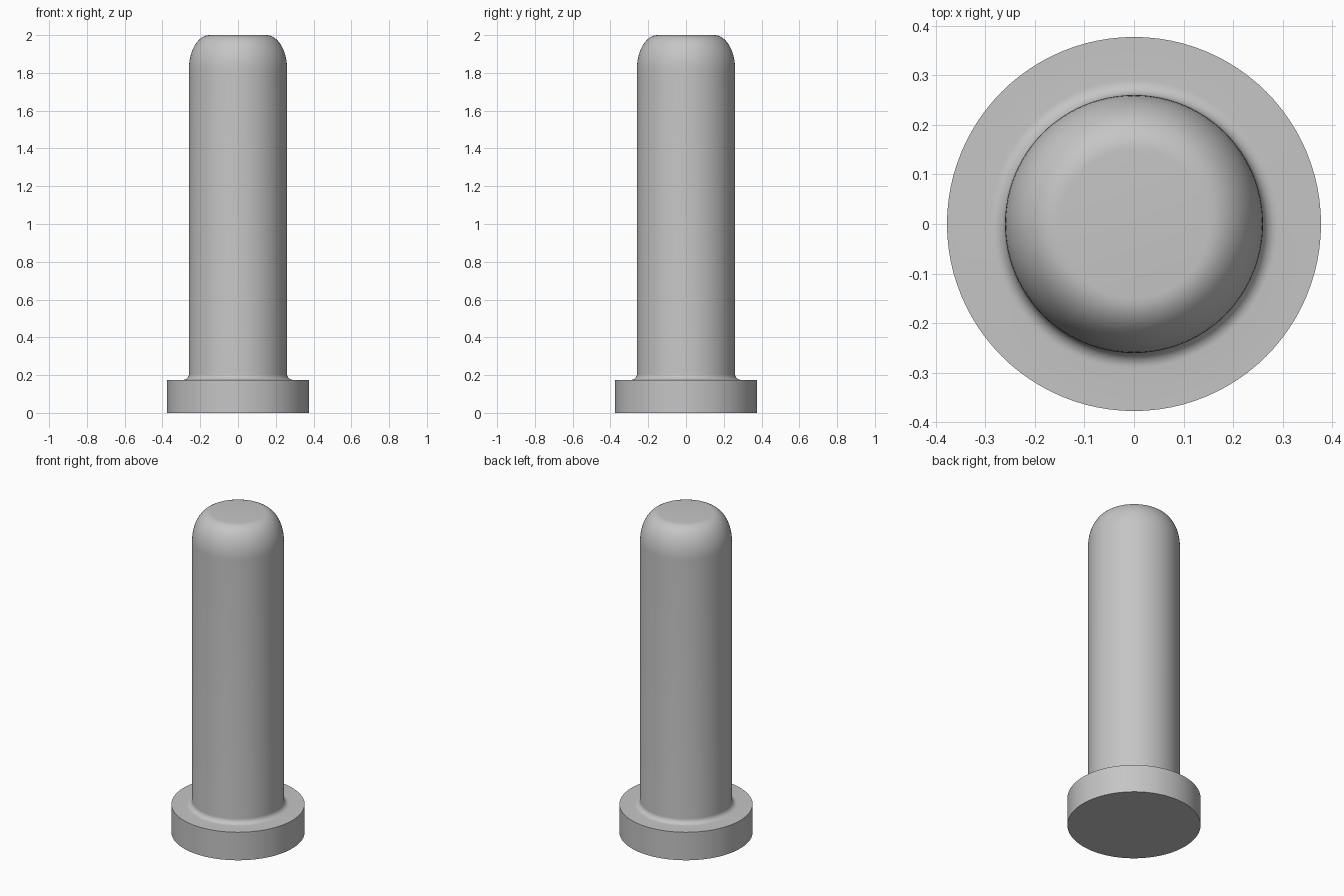
import bpy, bmesh, math

cube = bpy.data.objects.get("Cube")
if cube:
    bpy.data.objects.remove(cube, do_unlink=True)

SIDES = 96
BASE_R, BASE_H = 0.377, 0.175
SHAFT_R, FILLET = 0.26, 0.03
CAP_R, CAP_H, TOP = 0.15, 0.18, 2.0


def make_material(name, rgb):
    mat = bpy.data.materials.new(name)
    mat.use_nodes = True
    color = (*rgb, 1.0)
    mat.diffuse_color = color
    mat.node_tree.nodes["Principled BSDF"].inputs["Base Color"].default_value = color
    return mat


def arc(cx, cz, rx, rz, start, end, steps):
    """Elliptical arc as (radius, height) points, angles in degrees."""
    angles = [math.radians(start + (end - start) * i / steps) for i in range(steps + 1)]
    return [(cx + rx * math.cos(a), cz + rz * math.sin(a)) for a in angles]


def lathe(name, profile, mat):
    """Stack rings along the profile, bridge them and cap both ends."""
    bm = bmesh.new()
    turns = [2 * math.pi * i / SIDES for i in range(SIDES)]
    rings = [[bm.verts.new((r * math.cos(t), r * math.sin(t), z)) for t in turns]
             for r, z in profile]
    for low, high in zip(rings, rings[1:]):
        for i in range(SIDES):
            j = (i + 1) % SIDES
            bm.faces.new((low[i], low[j], high[j], high[i]))
    bm.faces.new(rings[0][::-1])
    bm.faces.new(rings[-1])
    mesh = bpy.data.meshes.new(name)
    bm.to_mesh(mesh)
    bm.free()
    mesh.materials.append(mat)
    obj = bpy.data.objects.new(name, mesh)
    bpy.context.collection.objects.link(obj)
    bpy.ops.object.select_all(action="DESELECT")
    obj.select_set(True)
    bpy.context.view_layer.objects.active = obj
    bpy.ops.object.shade_smooth_by_angle(angle=math.radians(40))
    return obj


grey = make_material("plain grey", (0.56, 0.56, 0.56))

# One turned pin: flat head, root fillet, straight shaft, rounded tip
profile = [(BASE_R, 0), (BASE_R, BASE_H)]
profile += arc(SHAFT_R + FILLET, BASE_H + FILLET, FILLET, FILLET, 270, 180, 8)
profile += arc(CAP_R, TOP - CAP_H, SHAFT_R - CAP_R, CAP_H, 0, 90, 16)
lathe("headed_pin", profile, grey)
